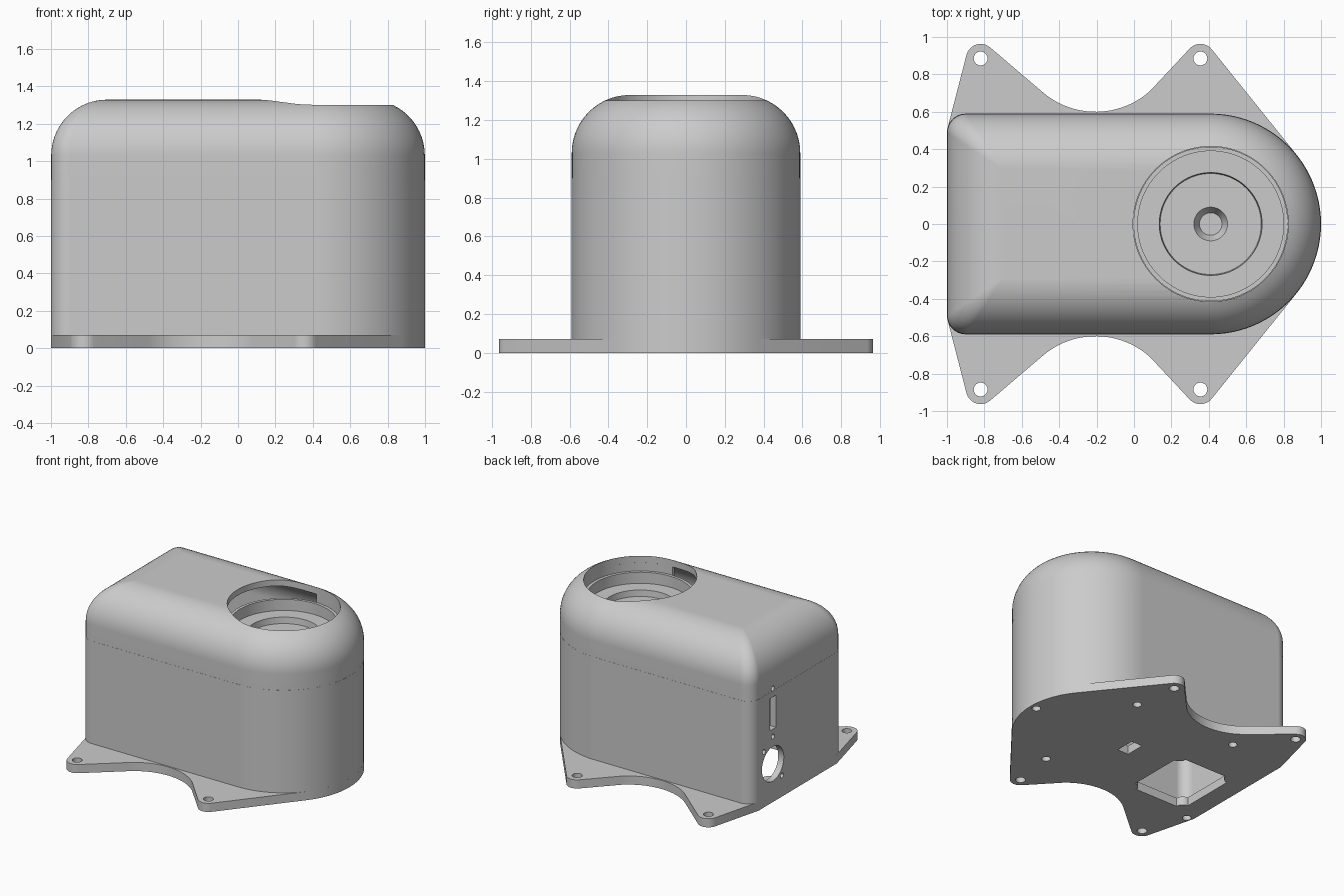
import bpy, bmesh
from math import sin, cos, pi, radians, atan2, hypot, acos

if "Cube" in bpy.data.objects:
    bpy.data.objects.remove(bpy.data.objects["Cube"])

GREY = (0.6, 0.6, 0.6, 1)
mat = bpy.data.materials.new("plain grey")
mat.use_nodes = True
mat.diffuse_color = GREY
mat.node_tree.nodes["Principled BSDF"].inputs["Base Color"].default_value = GREY

CX, R, LEFT = 0.41, 0.59, -1.0      # round end centre, half width, flat end
PLATE = 0.07                        # plate thickness


def finish(name, bm):
    bmesh.ops.remove_doubles(bm, verts=bm.verts, dist=0.0001)
    bmesh.ops.recalc_face_normals(bm, faces=bm.faces)
    me = bpy.data.meshes.new(name)
    bm.to_mesh(me)
    bm.free()
    me.materials.append(mat)
    ob = bpy.data.objects.new(name, me)
    bpy.context.collection.objects.link(ob)
    return ob


def loft(name, rings):
    """Closed solid through a list of equal-length point rings."""
    bm = bmesh.new()
    loops = [[bm.verts.new(p) for p in ring] for ring in rings]
    n = len(loops[0])
    for a, b in zip(loops, loops[1:]):
        for i in range(n):
            j = (i + 1) % n
            bm.faces.new((a[i], a[j], b[j], b[i]))
    bm.faces.new(loops[0])
    bm.faces.new(loops[-1])
    return finish(name, bm)


def prism(name, pts, z0, z1):
    return loft(name, [[(x, y, z) for x, y in pts] for z in (z0, z1)])


def arc(cx, cy, r, a0, a1, n):
    return [(cx + r * cos(a0 + (a1 - a0) * i / n), cy + r * sin(a0 + (a1 - a0) * i / n))
            for i in range(n + 1)]


def disc(x, y, r, n=32):
    return arc(x, y, r, 0, 2 * pi * (n - 1) / n, n - 1)


def rect(x0, x1, y0, y1):
    return [(x0, y0), (x1, y0), (x1, y1), (x0, y1)]


def cut(target, cutters):
    for c in cutters:
        c.hide_render = True
        m = target.modifiers.new("cut", "BOOLEAN")
        m.operation, m.solver, m.object = "DIFFERENCE", "EXACT", c
        bpy.context.view_layer.objects.active = target
        bpy.ops.object.modifier_apply(modifier=m.name)
        bpy.data.objects.remove(c)


def smooth(ob):
    bpy.ops.object.select_all(action="DESELECT")
    ob.select_set(True)
    bpy.context.view_layer.objects.active = ob
    bpy.ops.object.shade_smooth_by_angle(angle=radians(35))


# Housing: thin shell with a half-round end and a large top fillet
T, FILLET, Z_F, SEAM, LIP = 0.05, 0.3, 1.03, 0.9, 0.001


def outline(d, z):
    rc = 0.1 * (1 - d / FILLET)     # corner radius shrinks up the fillet
    k = d + rc
    pts = arc(CX, 0, R - d, -pi / 2, pi / 2, 48)
    pts += arc(LEFT + k, R - k, rc, pi / 2, pi, 8)
    pts += arc(LEFT + k, k - R, rc, pi, 1.5 * pi, 8)
    return [(x, y, z) for x, y in pts]


def fillet(d, angles):
    return [outline(FILLET - (FILLET - d) * cos(a), Z_F + (FILLET - d) * sin(a)) for a in angles]


steps = [i * pi / 2 / 14 for i in range(15)]
inner = fillet(T, reversed(steps)) + [outline(T, PLATE)]
outer = [outline(0, PLATE), outline(0, SEAM), outline(LIP, SEAM)] + fillet(LIP, steps)
housing = loft("housing", inner + outer)


# Round opening in the top, and ports in the flat end drilled along x
def end_cutter(pts):
    return loft("port_cutter", [[(x, y, z) for y, z in pts] for x in (LEFT - 0.1, LEFT + 0.12)])


PY, PZ = 0.317, 0.31
ports = [prism("opening_cutter", disc(CX, 0, 0.415, 96), 1.1, 1.5)]
ports += [end_cutter(disc(PY, PZ, 0.14, 40)), end_cutter(rect(PY - 0.04, PY + 0.04, 0.59, 0.85))]
for y, z in ((PY, 0.92), (PY, 0.53), (PY + 0.115, PZ + 0.14), (PY - 0.115, PZ - 0.14)):
    ports.append(end_cutter(disc(y, z, 0.02, 16)))
cut(housing, ports)
smooth(housing)
weighted = housing.modifiers.new("even shading", "WEIGHTED_NORMAL")
weighted.keep_sharp = True

# Base plate with four mounting ears
EARS, EAR_Y, EAR_R = (0.355, -0.82), 0.885, 0.078
dx, dy = EARS[0] - CX, EAR_Y
tangent = atan2(dy, dx) - acos((R - EAR_R) / hypot(dx, dy))
half = arc(CX, 0, R, 0, tangent, 20)
half += arc(EARS[0], EAR_Y, EAR_R, tangent, radians(134), 10)
half += arc(-0.205, 1.035, 0.435, radians(-48), radians(-130), 24)
half += arc(EARS[1], EAR_Y, EAR_R, radians(50), radians(166), 10)
half += [(LEFT, 0.5)]
plate = prism("base_plate", half + [(x, -y) for x, y in reversed(half[1:])], 0, PLATE)

holes = [prism("hole_cutter", disc(x, s * EAR_Y, 0.037, 24), -0.1, 0.2) for x in EARS for s in (1, -1)]
for x, y in ((0.945, 0), (0.41, 0.525), (0.41, -0.525), (-0.515, 0.525), (-0.95, -0.525)):
    holes.append(prism("screw_cutter", disc(x, y, 0.033, 24), -0.1, 0.06))

# Hatch with scalloped corners and a small slot, both through the plate
X0, X1, Y0, Y1, N = -0.84, -0.33, -0.44, 0.13, 0.06
hatch = []
for x, y, a in ((X0, Y0, 90), (X1, Y0, 180), (X1, Y1, 270), (X0, Y1, 0)):
    hatch += arc(x, y, N, radians(a), radians(a - 90), 8)
holes.append(prism("hatch_cutter", hatch, -0.1, 0.2))
holes.append(prism("slot_cutter", rect(-0.01, 0.09, -0.08, 0.08), -0.1, 0.2))
cut(plate, holes)
smooth(plate)

# Half-round wall under the opening
wall = arc(CX, 0, 0.416, -pi / 2, pi / 2, 48) + arc(CX, 0, 0.44, pi / 2, -pi / 2, 48)
smooth(prism("opening_wall", wall, 0.9, 1.275))

# Stepped round seat inside the opening, turned from a profile
profile = [(0.001, 0.98), (0.06, 0.98), (0.09, 1.04), (0.27, 1.04), (0.275, 1.09),
           (0.39, 1.09), (0.39, 1.18), (0.413, 1.18), (0.413, 0.94), (0.001, 0.94)]
smooth(loft("round_seat", [[(x, y, z) for x, y in disc(CX, 0, r, 96)] for r, z in profile]))
